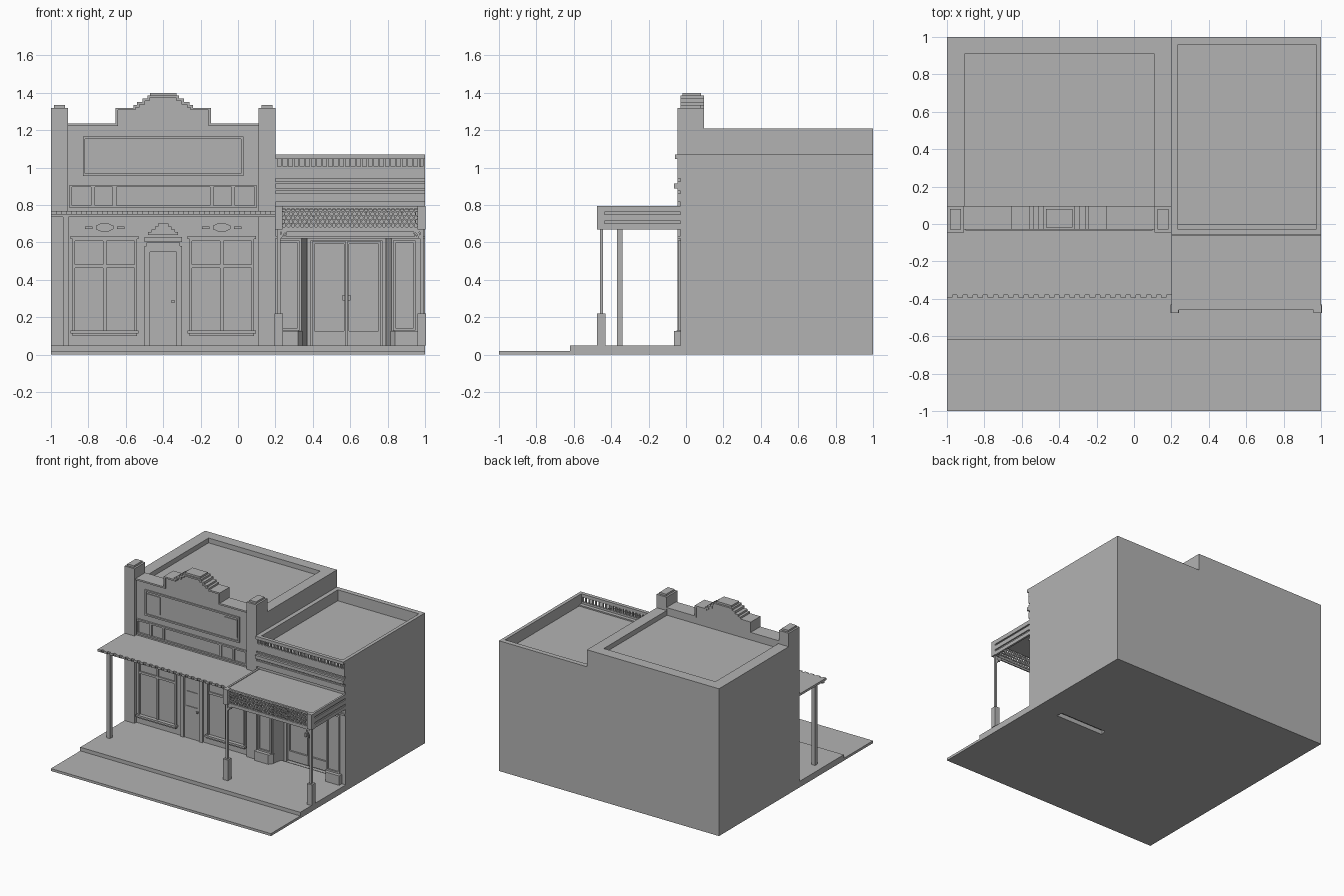
import bpy, bmesh
from math import cos, sin, pi

cube = bpy.data.objects.get("Cube")
if cube:
    bpy.data.objects.remove(cube, do_unlink=True)

grey = bpy.data.materials.new("plain grey")
grey.use_nodes = True
COLOUR = (.45, .45, .45, 1)
grey.diffuse_color = COLOUR
grey.node_tree.nodes["Principled BSDF"].inputs["Base Color"].default_value = COLOUR

# Shared measures: building edges, heights and how far trim stands out
LEFT, RIGHT, BACK = 1, -1, 1
SPLIT = .2
DOOR_MID, ENTRY_MID = -.4, .58
STREET, PAVEMENT = .02, .05
LEFT_ROOF, RIGHT_ROOF = 1.21, 1.07
LEFT_DECK, RIGHT_DECK = 1.17, .98
SHOP_TOP = .63
WALL, ENTRY_WALL = -.02, -.03
THIN, MEDIUM, THICK = -.03, -.04, -.05
BAR = .013
SIDES = (("right", -1), ("left", 1))


def prism(points, low, high, axis="y"):
    """Outline extruded along an axis: (x, z) points for y, (x, y) points for z."""
    return points, low, high, axis


def box(x, y, z):
    (left, right), (front, back), (low, high) = x, y, z
    outline = [(left, front), (right, front), (right, back), (left, back)]
    return prism(outline, low, high, "z")


def plate(middle, wide, low, high, front=THIN, back=0):
    """Flat block on the front wall, centred on middle."""
    return box((middle - wide / 2, middle + wide / 2), (front, back), (low, high))


def frame(middle, wide, low, high, bar=BAR, front=THIN, back=0):
    """Four bars around a panel on the front wall."""
    rails = [plate(middle, wide, low, low + bar, front, back),
             plate(middle, wide, high - bar, high, front, back)]
    stiles = [plate(middle + s * (wide - bar) / 2, bar, low + bar, high - bar, front, back)
              for side, s in SIDES]
    return rails + stiles


def ring(x, z, outer, inner, sides, front, back, start=0, sweep=2 * pi):
    """Faceted ring, or an arc of one, made of short blocks."""
    blocks = []
    for i in range(sides):
        a, b = (start + sweep * k / sides for k in (i, i + 1))
        corners = ((outer, a), (outer, b), (inner, b), (inner, a))
        blocks.append(prism([(x + r * cos(t), z + r * sin(t)) for r, t in corners], front, back))
    return blocks


def part(name, solids):
    bm = bmesh.new()
    for points, low, high, axis in solids:
        near, far = ([bm.verts.new((a, depth, b) if axis == "y" else (a, b, depth))
                      for a, b in points] for depth in (low, high))
        bm.faces.new(near)
        bm.faces.new(far[::-1])
        for i in range(len(points)):
            bm.faces.new((near[i], near[i - 1], far[i - 1], far[i]))
    bmesh.ops.recalc_face_normals(bm, faces=bm.faces)
    mesh = bpy.data.meshes.new(name)
    bm.to_mesh(mesh)
    bm.free()
    mesh.materials.append(grey)
    bpy.context.collection.objects.link(bpy.data.objects.new(name, mesh))


# Ground
part("street", [box((RIGHT, LEFT), (-1, -.61), (0, STREET))])
part("pavement", [box((RIGHT, LEFT), (-.62, PAVEMENT), (0, PAVEMENT))])


def parapet(name, outer, inner, front, back, low, high):
    """Three raised walls around a sunken roof."""
    part(name, [box((outer[0], inner[0]), (front, BACK), (low, high)),
                box((inner[1], outer[1]), (front, BACK), (low, high)),
                box(inner, (back, BACK), (low, high))])


# Left building with a sunken roof
part("left_body", [box((RIGHT, SPLIT), (0, BACK), (0, LEFT_DECK))])
parapet("left_parapet", (RIGHT, SPLIT), (-.905, .11), PAVEMENT, .91, LEFT_DECK, LEFT_ROOF)
for side, s in SIDES:
    middle = DOOR_MID + s * .555
    part(side + "_pilaster", [plate(middle, .09, PAVEMENT, 1.32, front=-.045, back=.095),
                              plate(middle, .06, 1.32, 1.335, front=THIN, back=.08)])

# Stepped false front: each step has a half width and a top
PARAPET_TOP = 1.235
STEPS = ((.255, 1.32), (.16, 1.335), (.14, 1.35), (.11, 1.37), (.085, 1.385))


def skyline(inset):
    half = [(.51, PARAPET_TOP - inset)]
    low = PARAPET_TOP
    for wide, top in STEPS:
        half += [(wide - inset, low - inset), (wide - inset, top - inset)]
        low = top
    return [(DOOR_MID - w, z) for w, z in half] + [(DOOR_MID + w, z) for w, z in half[::-1]]


wall_feet = [(DOOR_MID + s * .51, PAVEMENT) for s in (1, -1)]
part("false_front", [prism(skyline(BAR / 2) + wall_feet, WALL, .09)])
outer, inner = skyline(0), skyline(BAR)
coping = [prism([outer[i], outer[i + 1], inner[i + 1], inner[i]], THIN, .095)
          for i in range(len(outer) - 1)]
part("stepped_coping", coping + [plate(DOOR_MID, .14, 1.38, 1.4, front=WALL, back=.08)])

# Sign panel and upper window strip
part("sign_frame", frame(DOOR_MID, wide=.86, low=.955, high=1.165))
part("sign_squares", [plate(DOOR_MID + s * .35, wide=.115, low=.99, high=1.135, front=-.026)
                      for side, s in SIDES])
mullions = [plate(DOOR_MID + s * offset, wide=.02, low=.79, high=.9)
            for side, s in SIDES for offset in (.375, .26)]
part("upper_window_strip", mullions + frame(DOOR_MID, wide=1, low=.785, high=.908, front=-.035))

# Shop windows with sills, headers and ornaments
for side, s in SIDES:
    x = DOOR_MID + s * .313
    part(side + "_shop_window", frame(x, wide=.345, low=.115, high=.62, front=-.035) + [
        plate(x, wide=.018, low=.12, high=.61),
        plate(x, wide=.34, low=.464, high=.482)])
    part(side + "_window_sill", [plate(x, wide=.364, low=.112, high=.128, front=THICK),
                                 plate(x, wide=.345, low=.1, high=.112, front=MEDIUM)])
    part(side + "_window_header", [plate(x, wide=.364, low=.618, high=.635, front=MEDIUM)])
    octagon = [(x + .05 * cos(t), .68 + .024 * sin(t))
               for t in (pi * (k + .5) / 4 for k in range(8))]
    part(side + "_window_ornament", [prism(octagon, THIN, 0)] + [
        plate(x + e * .085, wide=.04, low=.673, high=.686) for end, e in SIDES])

# Single door
part("single_door_frame", frame(DOOR_MID, wide=.2, low=STREET, high=.58, bar=.03, front=-.035))
part("single_door_panels", frame(DOOR_MID, wide=.13, low=.3, high=.55, front=-.026) + [
    plate(DOOR_MID, wide=.13, low=.42, high=.435, front=-.026),
    plate(DOOR_MID, wide=.14, low=PAVEMENT, high=.3, front=-.025)])
part("single_door_knob", [plate(DOOR_MID + .052, wide=.015, low=.276, high=.291, front=MEDIUM)])
header = [plate(DOOR_MID, wide=.18, low=.582, high=.6, front=MEDIUM),
          plate(DOOR_MID, wide=.2, low=.602, high=SHOP_TOP, front=-.045)]
header += [plate(DOOR_MID, wide=.16 - .035 * k, low=.64 + .015 * k, high=.655 + .015 * k)
           for k in range(4)]
part("single_door_header", header)

# Left awning with a toothed edge
AWNING, AWNING_TOP, AWNING_EDGE = .75, .768, -.38
part("left_awning", [box((RIGHT, SPLIT), (AWNING_EDGE, 0), (AWNING, AWNING_TOP))])
part("awning_beam", [box((RIGHT, SPLIT), (-.37, -.345), (AWNING - BAR, AWNING))])
part("awning_teeth", [plate(RIGHT + .015 + i * .0545, wide=.03, low=AWNING, high=AWNING_TOP,
                            front=AWNING_EDGE - BAR, back=AWNING_EDGE) for i in range(22)])
part("awning_post", [plate(-.92, wide=.03, low=PAVEMENT, high=AWNING, front=-.37, back=-.34)])

# Right building: notched plan for the entrance, sunken roof
RECESS = .1
notch = [(ENTRY_MID - .24, ENTRY_WALL), (ENTRY_MID - .21, RECESS),
         (ENTRY_MID + .21, RECESS), (ENTRY_MID + .24, ENTRY_WALL)]
plan = [(SPLIT, ENTRY_WALL)] + notch + [(LEFT, ENTRY_WALL), (LEFT, BACK), (SPLIT, BACK)]
part("right_lower_body", [prism(plan, 0, SHOP_TOP, "z")])
part("right_upper_body", [box((SPLIT, LEFT), (ENTRY_WALL, BACK), (SHOP_TOP, RIGHT_DECK))])
parapet("right_parapet", (SPLIT, LEFT), (.235, .972), ENTRY_WALL, .96, RIGHT_DECK, RIGHT_ROOF)

# Facade mouldings and the pierced cornice
FACADE = (SPLIT + LEFT) / 2
FACADE_WIDE = LEFT - SPLIT


def band(low, high, front=-.045, back=0):
    return plate(FACADE, FACADE_WIDE, low, high, front, back)


part("pierced_cornice", [band(1.045, RIGHT_ROOF, front=-.06, back=ENTRY_WALL),
                         band(RIGHT_DECK, 1.005, back=ENTRY_WALL)]
     + [plate(SPLIT + .005 + i * .0304, wide=.01, low=1, high=1.05, front=-.045, back=ENTRY_WALL)
        for i in range(27)])
part("facade_bands", [band(.942, .99), band(.876, .927), band(.888, .915, front=-.065),
                      band(.815, .862), band(.62, .635)])

# Display windows and plinths beside the entrance
for side, s in SIDES:
    x = ENTRY_MID + s * .31
    part(side + "_display_window", frame(x, wide=.12, low=.13, high=.61, front=-.042))
    plinth = [(x + s * .075, 0), (x + s * .075, -.065), (x - s * .05, -.065),
              (x - s * .075, ENTRY_WALL), (x - s * .075, 0)]
    part(side + "_plinth", [prism(plinth, PAVEMENT, .127, "z")])

# Double door in the recess
part("double_door_frame", frame(ENTRY_MID, wide=.42, low=STREET, high=SHOP_TOP, bar=.02,
                                front=.07, back=RECESS))
for side, s in SIDES:
    x = ENTRY_MID + s * .093
    leaf = frame(x, wide=.183, low=PAVEMENT, high=.605, front=.085, back=RECESS)
    kick = plate(x, wide=.183, low=PAVEMENT, high=.127, front=.085, back=RECESS)
    part(side + "_door_leaf", leaf + [kick])
    part(side + "_door_handle", [plate(ENTRY_MID + s * .015, wide=.012, low=.29, high=.32,
                                       front=.065, back=RECESS)])

# Canopy with stepped side boards
CANOPY, CANOPY_TOP, CANOPY_FRONT = .67, .795, -.46
part("canopy_roof", [plate(FACADE, wide=.77, low=.775, high=.79, front=-.445)])
BOARDS = ((CANOPY, .7, 0), (.7, .715, .01), (.715, AWNING, 0), (AWNING, .762, .01), (.762, CANOPY_TOP, 0))
for side, s in SIDES:
    part(side + "_canopy_boards",
         [plate(FACADE + s * (.392 - inset / 2), wide=.016 - inset, low=low, high=high,
                front=CANOPY_FRONT, back=ENTRY_WALL) for low, high, inset in BOARDS])
part("canopy_front_frame", frame(FACADE, FACADE_WIDE, CANOPY, CANOPY_TOP,
                                 front=CANOPY_FRONT, back=-.443))

# Honeycomb lattice
cells = []
for row in range(5):
    shift = row % 2
    for column in range(30 - shift):
        cells += ring(.246 + .0243 * (column + shift / 2), .69 + .021 * row, outer=.014, inner=.0095,
                      sides=6, front=-.456, back=-.446, start=pi / 6)
part("canopy_lattice", cells)

# Canopy posts with pedestals, corner blocks and curved brackets
for side, s in SIDES:
    x = FACADE + s * .382
    part(side + "_canopy_post", [
        plate(x, wide=.044, low=PAVEMENT, high=.22, front=-.475, back=-.43),
        plate(x, wide=.018, low=.22, high=CANOPY, front=CANOPY_FRONT, back=-.444),
        plate(x, wide=.042, low=CANOPY, high=CANOPY_TOP, front=-.475, back=-.435)])
    curve = ring(x - s * .055, .62, outer=.05, inner=.038, sides=5,
                 front=-.458, back=-.446, start=pi / 2, sweep=-s * pi / 2)
    scroll = ring(x - s * .028, .648, outer=.016, inner=.008, sides=8, front=-.458, back=-.446)
    part(side + "_bracket", curve + scroll)
part("bracket_rail", [plate(FACADE, wide=.75, low=.655, high=CANOPY, front=-.457, back=-.447)])
